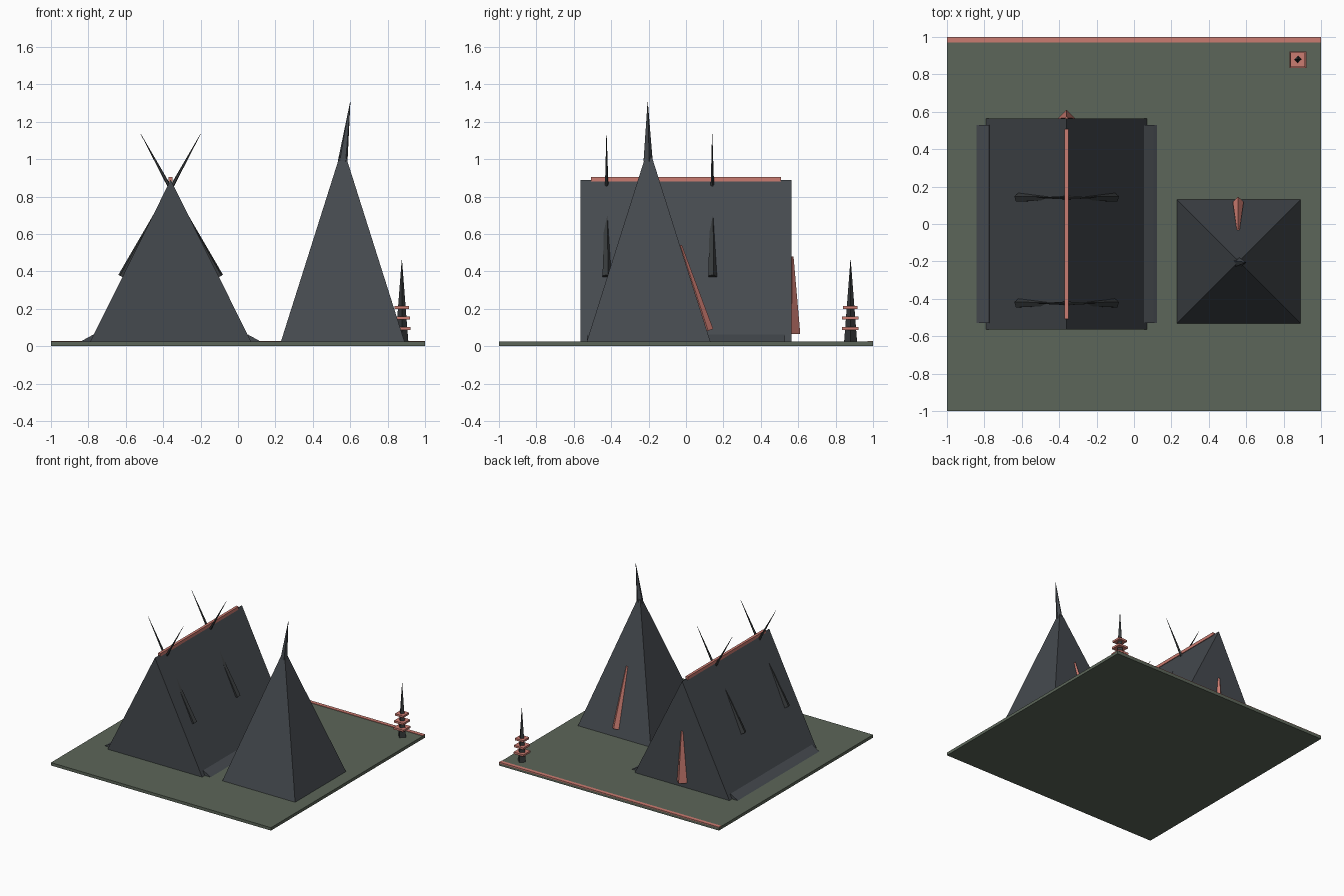
import bpy
from mathutils import Vector

if "Cube" in bpy.data.objects:
    bpy.data.objects.remove(bpy.data.objects["Cube"])


def material(name, rgb):
    m = bpy.data.materials.new(name)
    m.diffuse_color = (*rgb, 1)
    m.use_nodes = True
    m.node_tree.nodes["Principled BSDF"].inputs["Base Color"].default_value = m.diffuse_color
    return m


SLATE = material("slate", (0.060, 0.068, 0.078))
DARK = material("dark timber", (0.036, 0.040, 0.042))
GREEN = material("moss green", (0.107, 0.133, 0.100))
CORAL = material("coral", (0.60, 0.20, 0.165))


def make(name, verts, faces, mat):
    me = bpy.data.meshes.new(name)
    me.from_pydata(verts, [], faces)
    me.materials.append(mat)
    ob = bpy.data.objects.new(name, me)
    bpy.context.collection.objects.link(ob)
    # consistent outward normals
    import bmesh
    bm = bmesh.new()
    bm.from_mesh(me)
    bmesh.ops.recalc_face_normals(bm, faces=bm.faces)
    bm.to_mesh(me)
    bm.free()
    return ob


def loft(name, a, b, mat):
    """Solid between two matching rings of points."""
    n = len(a)
    faces = [tuple(range(n)), tuple(range(n, 2 * n))]
    faces += [(i, (i + 1) % n, n + (i + 1) % n, n + i) for i in range(n)]
    return make(name, list(a) + list(b), faces, mat)


def box(name, x0, x1, y0, y1, z0, z1, mat):
    ring = [(x0, y0), (x1, y0), (x1, y1), (x0, y1)]
    return loft(name, [(x, y, z0) for x, y in ring], [(x, y, z1) for x, y in ring], mat)


def prism(name, profile, y0, y1, mat):
    return loft(name, [(x, y0, z) for x, z in profile], [(x, y1, z) for x, z in profile], mat)


def spike(name, p, q, r0, r1, sides, mat, side_axis=(0, 1, 0)):
    """Tapered rod from p to q; one corner points along side_axis."""
    from math import cos, sin, tau
    p, q = Vector(p), Vector(q)
    d = (q - p).normalized()
    u = Vector(side_axis)
    u = (u - d * u.dot(d)).normalized()
    v = d.cross(u)
    dirs = [u * cos(tau * i / sides) + v * sin(tau * i / sides) for i in range(sides)]
    return loft(name, [p + e * r0 for e in dirs], [q + e * r1 for e in dirs], mat)


# Ground slab and back border
box("ground_slab", -1, 1, -1, 1, 0, 0.024, GREEN)
box("back_border", -1, 1, 0.97, 1, 0.018, 0.028, CORAL)

# Long tent with ridge beam
CX = -0.36
prism("long_tent", [(CX - 0.432, 0.02), (CX + 0.432, 0.02), (CX, 0.89)], -0.565, 0.565, SLATE)
box("ridge_beam", CX - 0.011, CX + 0.011, -0.507, 0.507, 0.88, 0.905, CORAL)

for s, side in ((-1, "left"), (1, "right")):
    # Flared eave along the foot of the roof
    prism(f"{side}_eave", [(CX + s * 0.485, 0.022), (CX + s * 0.465, 0.034),
                           (CX + s * 0.414, 0.062), (CX + s * 0.38, 0.022)],
          -0.53, 0.53, SLATE)
    # Crossed poles lying on the roof and passing over the ridge
    for y in (-0.425, 0.14):
        spike(f"{side}_crossed_pole", (CX + s * 0.258, y, 0.37), (CX - s * 0.16, y, 1.135),
              0.026, 0.001, 5, DARK)

# Tent door flap on the back gable
spike("tent_door", (CX, 0.565, 0.065), (CX, 0.566, 0.48), 0.046, 0.009, 4, CORAL)

# Pyramid tent with leaning tip
PX, PY = 0.56, -0.2


def square(h, z):
    return [(PX + i * h, PY + j * h, z) for i, j in ((-1, -1), (1, -1), (1, 1), (-1, 1))]


loft("pyramid_tent", square(0.332, 0.02), square(0.012, 1.03), SLATE)
spike("pyramid_tip", (PX, PY - 0.005, 0.99), (0.6, PY - 0.005, 1.305), 0.027, 0.001, 5, SLATE)
spike("pyramid_door", (0.557, 0.118, 0.083), (0.557, -0.03, 0.54), 0.029, 0.008, 4, CORAL)

# Corner totem with stacked rings
T = 0.876
spike("totem_post", (T, T + 0.004, 0.02), (T, T + 0.004, 0.46), 0.035, 0.001, 4, DARK)
for z, h in ((0.095, 0.045), (0.15, 0.043), (0.207, 0.038)):
    box("totem_ring", T - h, T + h, T + 0.002 - h, T + 0.002 + h, z - 0.008, z + 0.008, CORAL)
